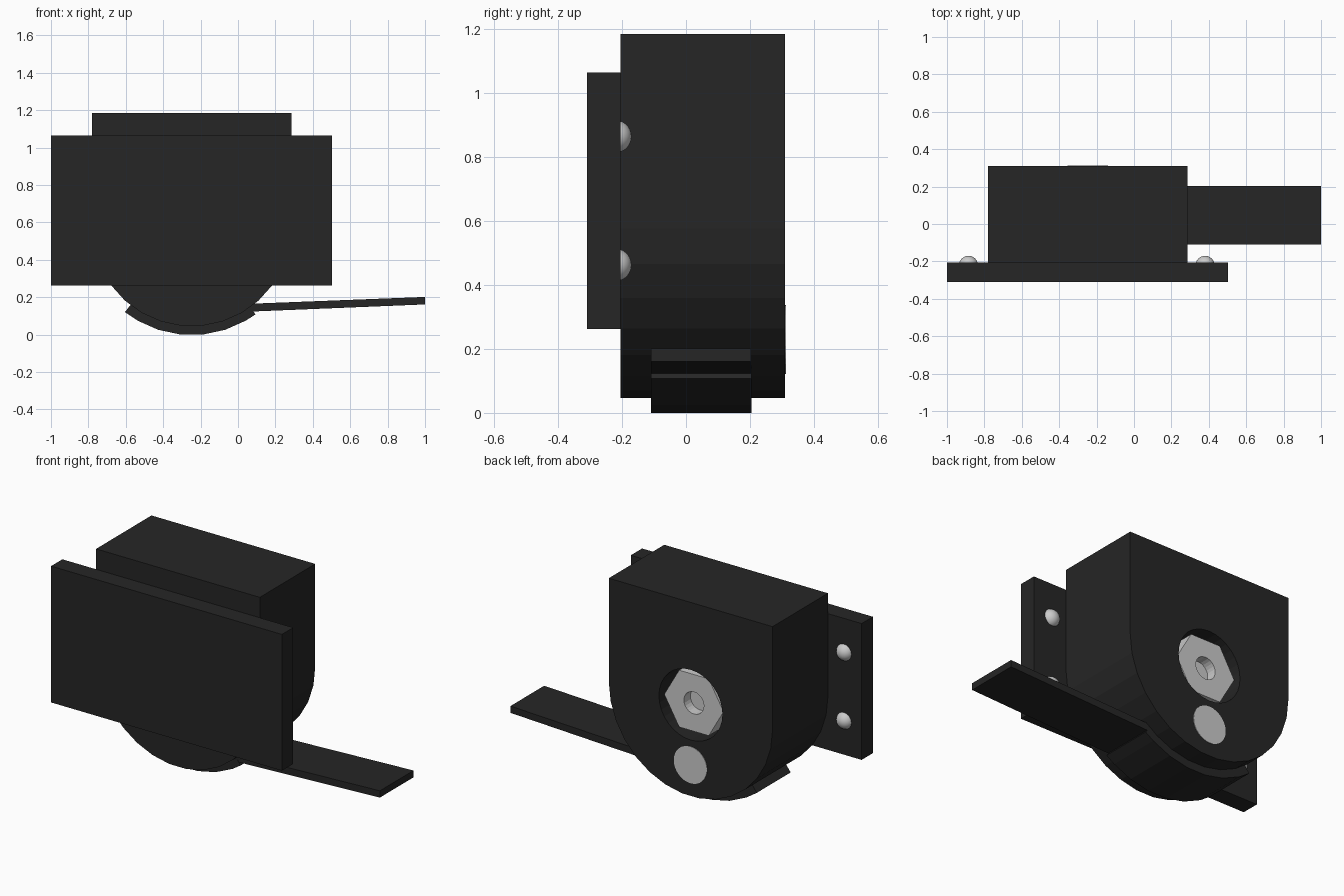
import bpy
import bmesh
from math import sin, cos, radians, pi
from mathutils import Matrix

if "Cube" in bpy.data.objects:
    bpy.data.objects.remove(bpy.data.objects["Cube"], do_unlink=True)


def material(name, value):
    m = bpy.data.materials.new(name)
    m.use_nodes = True
    colour = (value, value, value, 1)
    m.diffuse_color = colour
    m.node_tree.nodes["Principled BSDF"].inputs["Base Color"].default_value = colour
    return m


BLACK = material("black", 0.019)
GREY = material("light grey", 0.6)

CX, CZ, R = -0.2475, 0.577, 0.533   # axis and radius of the rounded housing
BACK = 0.31


def finish(name, bm, mat):
    bmesh.ops.recalc_face_normals(bm, faces=bm.faces)
    mesh = bpy.data.meshes.new(name)
    bm.to_mesh(mesh)
    bm.free()
    mesh.materials.append(mat)
    obj = bpy.data.objects.new(name, mesh)
    bpy.context.collection.objects.link(obj)
    return obj


def prism(name, profile, y0, y1, mat):
    """Extrude an x-z outline from y0 to y1."""
    bm = bmesh.new()
    face = bm.faces.new([bm.verts.new((x, y0, z)) for x, z in profile])
    ext = bmesh.ops.extrude_face_region(bm, geom=[face])
    verts = [g for g in ext["geom"] if isinstance(g, bmesh.types.BMVert)]
    bmesh.ops.translate(bm, verts=verts, vec=(0, y1 - y0, 0))
    return finish(name, bm, mat)


def ring(cx, cz, radius, sides):
    return [(cx + radius * cos(2 * pi * i / sides), cz + radius * sin(2 * pi * i / sides))
            for i in range(sides)]


def arc(radius, angles):
    """Points around the housing axis, angles measured from straight down."""
    return [(CX + radius * sin(radians(a)), CZ - radius * cos(radians(a))) for a in angles]


def cut(target, cutter):
    mod = target.modifiers.new("cut", "BOOLEAN")
    mod.operation = "DIFFERENCE"
    mod.solver = "EXACT"
    mod.object = cutter
    cutter.hide_render = True
    bpy.context.view_layer.objects.active = target
    bpy.ops.object.modifier_apply(modifier=mod.name)
    bpy.data.objects.remove(cutter, do_unlink=True)


# Housing: square top, faceted half-round bottom, round recess in the back
outline = arc(R, [-90 + 12 * i for i in range(16)])
outline += [(CX + R, 1.185), (CX - R, 1.185)]
housing = prism("housing", outline, -0.205, BACK, BLACK)
cut(housing, prism("recess_cutter", ring(CX, CZ + 0.005, 0.207, 32), 0.15, 0.4, BLACK))

# Hex nut with a blind centre hole
nut = prism("hex_nut", ring(CX, CZ + 0.005, 0.193, 6), 0.15, 0.28, GREY)
cut(nut, prism("nut_cutter", ring(CX, CZ + 0.005, 0.065, 24), 0.22, 0.4, GREY))

# Pin end, flush with the back
prism("pin_end", ring(CX, 0.23, 0.108, 32), 0.29, BACK + 0.003, GREY)

# Front mounting plate
prism("mounting_plate", [(-1, 0.263), (0.503, 0.263), (0.503, 1.065), (-1, 1.065)],
      -0.31, -0.205, BLACK)

# Domed screws on the inner side of the plate
for side, x in (("right", -0.885), ("left", 0.38)):
    for level, z in (("lower", 0.463), ("upper", 0.865)):
        bm = bmesh.new()
        bmesh.ops.create_uvsphere(bm, u_segments=24, v_segments=14, radius=0.051,
                                  matrix=Matrix.Translation((x, -0.221, z)))
        for f in bm.faces:
            f.smooth = True
        finish(f"{side}_{level}_screw", bm, GREY)

# Lever: curved strip hugging the bottom, with a straight sloping arm
angles = [-38, -30, -18, -6, 6, 18, 30, 36]
strip = arc(R - 0.006, angles) + arc(0.58, angles)[::-1]
prism("lever_shoe", strip, -0.11, 0.205, BLACK)
prism("lever_arm", [(0.05, 0.122), (1, 0.161), (1, 0.201), (0.05, 0.164)],
      -0.109, 0.204, BLACK)
